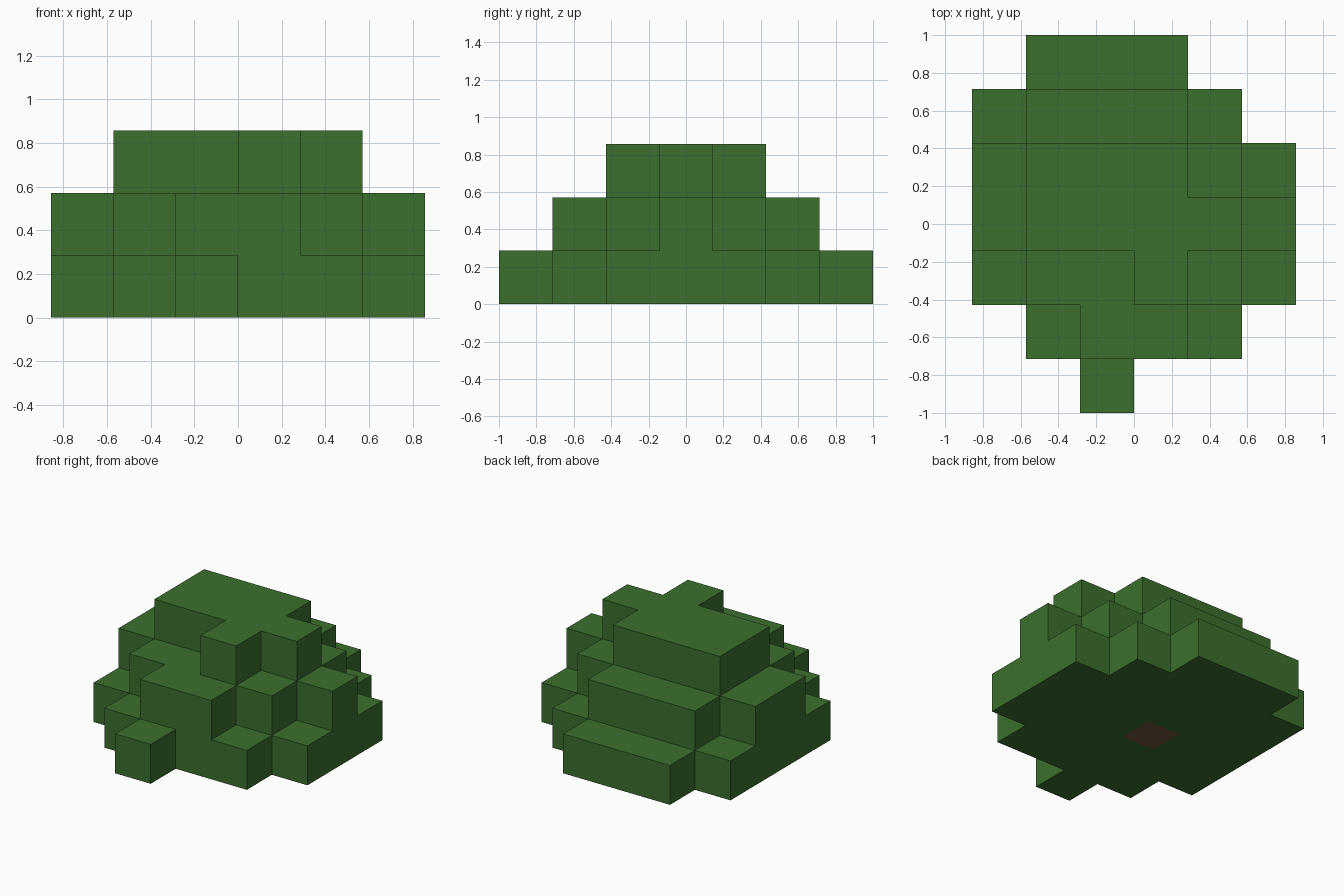
import bpy
import bmesh
from mathutils import Matrix, Vector

default = bpy.data.objects.get("Cube")
if default:
    bpy.data.objects.remove(default, do_unlink=True)

CELL = 2 / 7                      # seven blocks along the longest side
ORIGIN = Vector((-3, -3.5, 0)) * CELL

# Each layer maps a row (front to back) to its first and last block column
LAYERS = [
    {0: (2, 2), 1: (1, 4), 2: (0, 5), 3: (0, 5), 4: (0, 5), 5: (0, 4), 6: (1, 3)},
    {1: (2, 3), 2: (1, 4), 3: (0, 5), 4: (0, 4), 5: (1, 3)},
    {2: (3, 3), 3: (1, 4), 4: (1, 3)},
]
TRUNK_CELL = (2, 3, 0)


def make_material(name, color):
    mat = bpy.data.materials.new(name)
    mat.use_nodes = True
    mat.diffuse_color = color
    bsdf = next(n for n in mat.node_tree.nodes if n.type == "BSDF_PRINCIPLED")
    bsdf.inputs["Base Color"].default_value = color
    bsdf.inputs["Roughness"].default_value = 0.9
    return mat


leaf_green = make_material("leaf_green", (0.044, 0.162, 0.026, 1))
bark_brown = make_material("bark_brown", (0.168, 0.09, 0.048, 1))

filled = {(x, y, z)
          for z, rows in enumerate(LAYERS)
          for y, (first, last) in rows.items()
          for x in range(first, last + 1)}

# Blocky foliage: one cube per cell, keeping only the outer faces
bm = bmesh.new()
hidden = []
trunk_face = None
for cell in sorted(filled):
    centre = ORIGIN + (Vector(cell) + Vector((0.5, 0.5, 0.5))) * CELL
    cube = bmesh.ops.create_cube(bm, size=CELL, matrix=Matrix.Translation(centre))
    for face in {f for v in cube["verts"] for f in v.link_faces}:
        face.normal_update()
        step = tuple(round(n) for n in face.normal)
        if tuple(a + b for a, b in zip(cell, step)) in filled:
            hidden.append(face)
        elif cell == TRUNK_CELL and step == (0, 0, -1):
            trunk_face = face

# Cut end of the trunk, inset in the underside
bmesh.ops.inset_individual(bm, faces=[trunk_face], thickness=0.018)
trunk_face.material_index = 1

bmesh.ops.delete(bm, geom=hidden, context="FACES")
bmesh.ops.remove_doubles(bm, verts=bm.verts[:], dist=0.001)

# Merge flat neighbours into broad clean faces
bmesh.ops.dissolve_limit(bm, angle_limit=0.01, verts=bm.verts[:],
                         edges=bm.edges[:], delimit={"MATERIAL"})

mesh = bpy.data.meshes.new("bush_foliage")
bm.to_mesh(mesh)
bm.free()
mesh.materials.append(leaf_green)
mesh.materials.append(bark_brown)
bush = bpy.data.objects.new("bush_foliage", mesh)
bpy.context.collection.objects.link(bush)
